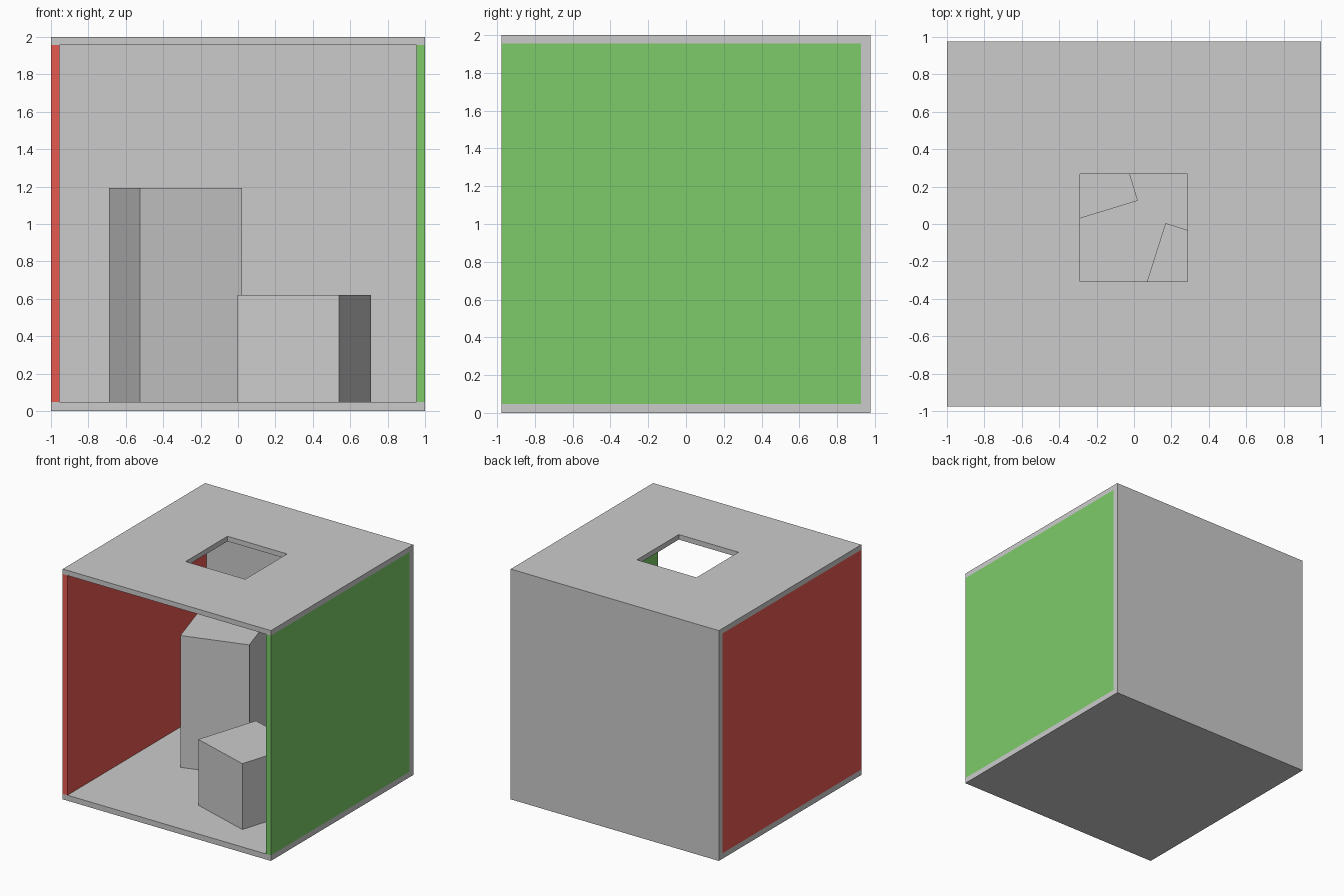
import bpy, bmesh
from math import radians
from mathutils import Matrix, Vector

if "Cube" in bpy.data.objects:
    bpy.data.objects.remove(bpy.data.objects["Cube"])

X, Y, H = 1.0, 0.977, 2.0               # outer half width, half depth, height
SIDE, BACK, FLOOR, CEIL = 0.046, 0.05, 0.048, 0.044
INNER_Y = Y - BACK                      # front face of the back wall
CEIL_Z = H - CEIL


def finish(name, bm, material=None):
    mesh = bpy.data.meshes.new(name)
    bm.normal_update()
    bm.to_mesh(mesh)
    bm.free()
    obj = bpy.data.objects.new(name, mesh)
    bpy.context.collection.objects.link(obj)
    if material:
        mesh.materials.append(material)
    return obj


def box(name, x, y, z, material=None, angle=0):
    """Box from (min, max) ranges, turned about its own vertical axis."""
    size = Vector((x[1] - x[0], y[1] - y[0], z[1] - z[0]))
    centre = Vector((sum(x), sum(y), sum(z))) / 2
    bm = bmesh.new()
    bmesh.ops.create_cube(bm, size=1, matrix=Matrix.Diagonal((*size, 1)))
    obj = finish(name, bm, material)
    obj.location = centre
    obj.rotation_euler.z = radians(angle)
    return obj


def block(name, cx, cy, width, top, angle):
    r = width / 2
    return box(name, (cx - r, cx + r), (cy - r, cy + r), (FLOOR, top), angle=angle)


def colour(name, rgb):
    mat = bpy.data.materials.new(name)
    mat.diffuse_color = (*rgb, 1)
    mat.use_nodes = True
    mat.node_tree.nodes["Principled BSDF"].inputs["Base Color"].default_value = mat.diffuse_color
    return mat


# Room shell, open at the front
box("floor", (-X, X), (-Y, INNER_Y), (0, FLOOR))
box("back_wall", (-X, X), (INNER_Y, Y), (0, H))
box("left_wall", (-X, -X + SIDE), (-Y, INNER_Y), (FLOOR, CEIL_Z),
    colour("red", (0.8, 0.1, 0.08)))
box("right_wall", (X - SIDE, X), (-Y, INNER_Y), (FLOOR, CEIL_Z),
    colour("green", (0.2, 0.6, 0.14)))

# Ceiling with a square light opening: a ring of four quads, extruded upwards
outer = [(-X, -Y), (X, -Y), (X, INNER_Y), (-X, INNER_Y)]
hole = [(-0.288, -0.308), (0.285, -0.308), (0.285, 0.267), (-0.288, 0.267)]
bm = bmesh.new()
o, h = ([bm.verts.new((x, y, CEIL_Z)) for x, y in loop] for loop in (outer, hole))
for i in range(4):
    j = (i + 1) % 4
    bm.faces.new((o[i], o[j], h[j], h[i]))
raised = bmesh.ops.extrude_face_region(bm, geom=bm.faces[:], use_keep_orig=True)
bmesh.ops.translate(bm, vec=(0, 0, CEIL),
                    verts=[g for g in raised["geom"] if isinstance(g, bmesh.types.BMVert)])
bmesh.ops.recalc_face_normals(bm, faces=bm.faces[:])
finish("ceiling", bm)

# Two turned blocks standing on the floor
block("tall_block", -0.335, 0.314, 0.57, 1.193, 17)
block("short_block", 0.354, -0.353, 0.57, 0.62, -17.6)
